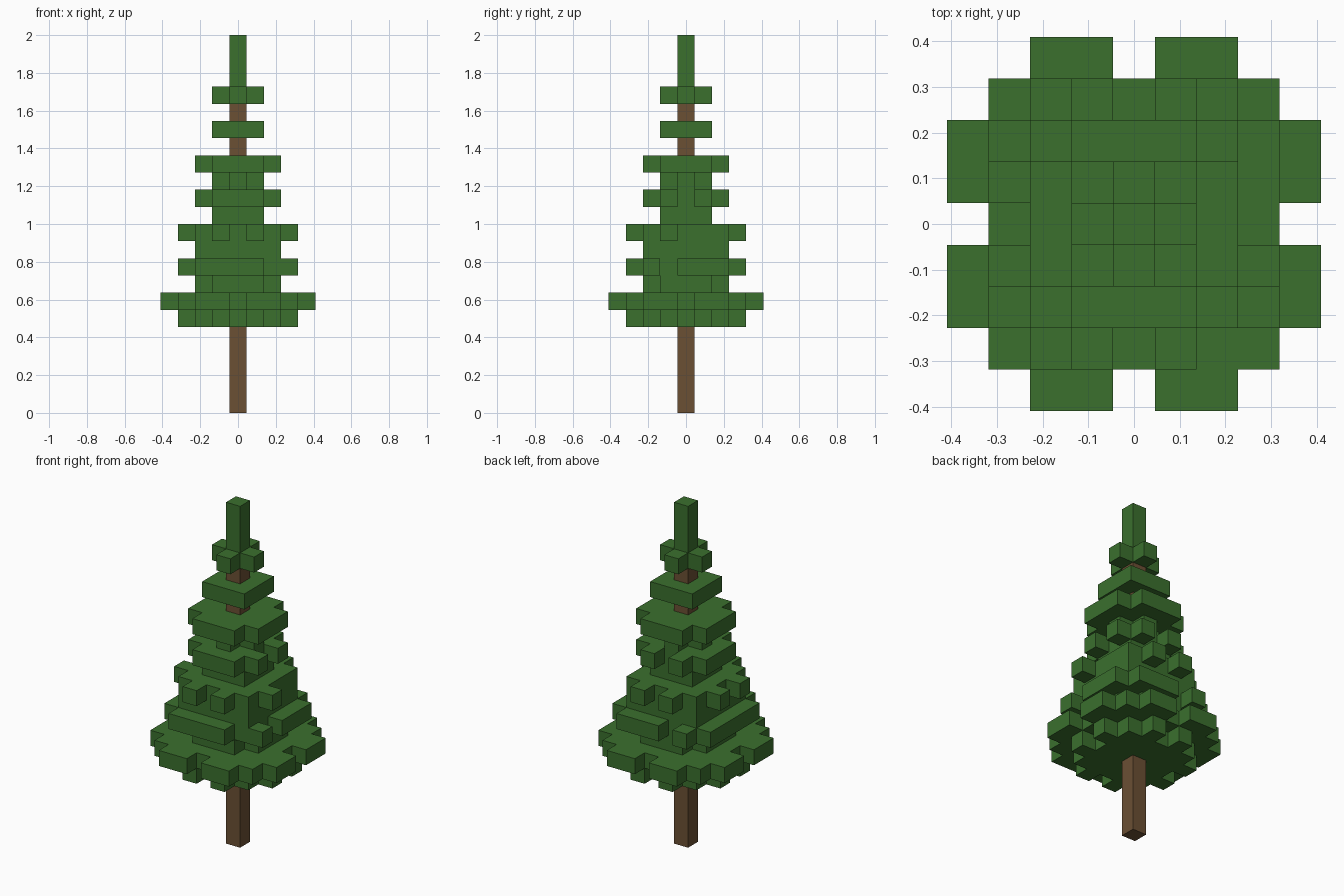
import bpy
import bmesh
import math
from mathutils import Vector

cube = bpy.data.objects.get("Cube")
if cube:
    bpy.data.objects.remove(cube, do_unlink=True)

LAYERS = 22
S = 2 / LAYERS  # size of one block


def make_material(name, rgb):
    mat = bpy.data.materials.new(name)
    mat.use_nodes = True
    color = (*rgb, 1)
    mat.diffuse_color = color
    bsdf = mat.node_tree.nodes["Principled BSDF"]
    bsdf.inputs["Base Color"].default_value = color
    bsdf.inputs["Roughness"].default_value = 0.9
    return mat


green = make_material("leaf green", (0.043, 0.162, 0.027))
brown = make_material("bark brown", (0.147, 0.08, 0.034))


# Block patterns for one layer
def square(r):
    span = range(-r, r + 1)
    return {(x, y) for x in span for y in span}


def clipped(r):
    """Square without its four corners."""
    return {c for c in square(r) if abs(c[0]) + abs(c[1]) < 2 * r}


def tufted(r, offsets):
    """Square with single blocks sticking out of every side."""
    cells = square(r)
    for o in offsets:
        for a in (-o, o):
            for b in (-r - 1, r + 1):
                cells |= {(a, b), (b, a)}
    return cells


# Crown layers from bottom to top, with a few missing blocks
crown = {
    5: tufted(2, [1]),
    6: tufted(3, [1, 2]),
    7: clipped(2),
    8: clipped(3) - {(2, -3), (3, -1), (-1, 3)},
    9: square(2),
    10: tufted(2, [1]) - {(3, 1)},
    11: square(1),
    12: clipped(2) - {(2, 0), (0, 2)},
    13: clipped(1),
    14: clipped(2),
    16: square(1),
    18: clipped(1),
}
trunk = {(0, 0, z) for z in range(18)}
tip = {(0, 0, z) for z in range(19, LAYERS)}
tiers = {z: {(x, y, z) for x, y in cells} - trunk for z, cells in crown.items()}
solid = trunk.union(tip, *tiers.values())

AXES = [Vector(v) for v in ((1, 0, 0), (0, 1, 0), (0, 0, 1))]


def build(name, cells, mat):
    """Skin a set of blocks, leaving out faces buried in the tree."""
    bm = bmesh.new()
    for cell in sorted(cells):
        center = Vector(cell) + Vector((0, 0, 0.5))
        for i in range(3):
            for sign in (-1, 1):
                n = AXES[i] * sign
                if tuple(int(v) for v in Vector(cell) + n) in solid:
                    continue
                u, w = AXES[(i + 1) % 3] * sign, AXES[(i + 2) % 3]
                corners = ((-1, -1), (1, -1), (1, 1), (-1, 1))
                bm.faces.new([bm.verts.new((center + (n + u * a + w * b) / 2) * S)
                              for a, b in corners])
    bmesh.ops.remove_doubles(bm, verts=bm.verts, dist=S / 100)
    bmesh.ops.dissolve_limit(bm, angle_limit=math.radians(1),
                             verts=bm.verts, edges=bm.edges)
    mesh = bpy.data.meshes.new(name)
    bm.to_mesh(mesh)
    bm.free()
    mesh.materials.append(mat)
    obj = bpy.data.objects.new(name, mesh)
    bpy.context.collection.objects.link(obj)


build("trunk", trunk, brown)
for number, cells in enumerate(tiers.values(), 1):
    build(f"branch_tier_{number}", cells, green)
build("tree_tip", tip, green)
